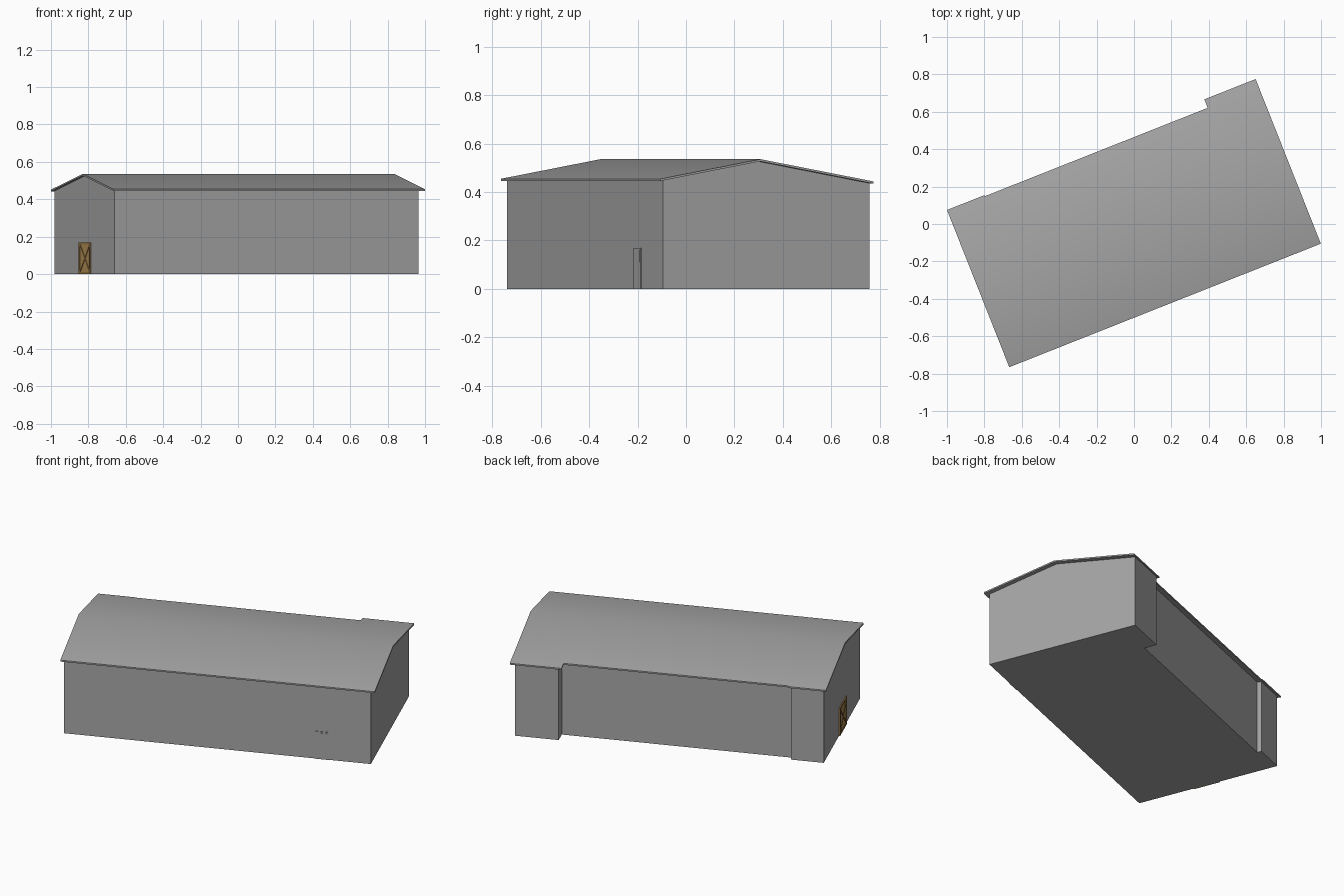
import bpy, bmesh, math
from mathutils import Matrix

if "Cube" in bpy.data.objects:
    bpy.data.objects.remove(bpy.data.objects["Cube"])

ROT = Matrix.Rotation(math.radians(21.62), 4, 'Z')   # building sits at an angle
RIDGE_V, RIDGE_Z, SLOPE = -0.022, 0.536, 0.183


def material(name, rgb):
    m = bpy.data.materials.new(name)
    m.diffuse_color = (*rgb, 1)
    m.use_nodes = True
    m.node_tree.nodes["Principled BSDF"].inputs["Base Color"].default_value = m.diffuse_color
    return m


GREY = material("grey metal", (0.38, 0.38, 0.38))
WOOD = material("tan wood", (0.45, 0.27, 0.09))
BRACE = material("brown wood", (0.33, 0.19, 0.06))


def roof_z(v):
    return RIDGE_Z - SLOPE * abs(v - RIDGE_V)


def finish(bm, name, mat, smooth=False):
    bmesh.ops.recalc_face_normals(bm, faces=bm.faces)
    for f in bm.faces:
        f.smooth = smooth
    for e in bm.edges:
        e.smooth = smooth and e.calc_face_angle(4) < math.radians(30)
    bm.transform(ROT)
    me = bpy.data.meshes.new(name)
    bm.to_mesh(me)
    bm.free()
    me.materials.append(mat)
    ob = bpy.data.objects.new(name, me)
    bpy.context.collection.objects.link(ob)
    return ob


def gabled_prism(name, u0, u1, v0, back, low, high, smooth):
    """Plan split along the ridge, extruded between two height functions."""
    bm = bmesh.new()
    make = lambda u, v: bm.verts.new((u, v, 0))
    left, right = make(u0, RIDGE_V), make(u1, RIDGE_V)
    front = bm.faces.new([make(u0, v0), make(u1, v0), right, left])
    rear = bm.faces.new([left, right] + [make(u, v) for u, v in back])
    base = list(bm.verts)
    ext = bmesh.ops.extrude_face_region(bm, geom=[front, rear],
                                        use_keep_orig=True)
    for g in ext["geom"]:
        if isinstance(g, bmesh.types.BMVert):
            g.co.z = high(g.co.y)
    for v in base:
        v.co.z = low(v.co.y)
    return finish(bm, name, GREY, smooth)


def box(name, mat, size, centre, tilt=0):
    bm = bmesh.new()
    bmesh.ops.create_cube(bm, size=1)
    bm.transform(Matrix.Translation(centre) @ Matrix.Rotation(tilt, 4, 'X')
                 @ Matrix.Diagonal((*size, 1)))
    return finish(bm, name, mat)


# Walls with a projecting bay and a shallow wing on the back
gabled_prism("walls", -0.886, 0.863, -0.445,
             [(0.863, 0.473), (0.613, 0.473), (0.613, 0.398),
              (-0.70, 0.398), (-0.70, 0.424), (-0.886, 0.424)],
             lambda v: 0, lambda v: roof_z(v) - 0.005, False)

# Thin overhanging roof, stepped along the back eave
gabled_prism("roof", -0.902, 0.89, -0.466,
             [(0.89, 0.481), (0.595, 0.481), (0.595, 0.432),
              (-0.687, 0.432), (-0.687, 0.438), (-0.902, 0.438)],
             lambda v: roof_z(v) - 0.009, roof_z, True)

# Wooden barn door on the left gable
DW, DH, DV, DU = 0.163, 0.17, -0.023, -0.887
box("barn_door", WOOD, (0.006, DW, DH), (DU, DV, DH / 2))
BW = 0.012
for s, side in ((-1, "front"), (1, "back")):
    box("barn_door_stile_" + side, BRACE, (0.006, BW, DH),
        (DU - 0.003, DV + s * (DW - BW) / 2, DH / 2))
    box("barn_door_brace_" + side, BRACE,
        (0.005, BW * 0.8, math.hypot(DW, DH) - 0.02),
        (DU - 0.003, DV, DH / 2), s * math.atan2(DW, DH))
for z, side in ((BW / 2, "bottom"), (DH - BW / 2, "top")):
    box("barn_door_rail_" + side, BRACE, (0.0058, DW, BW), (DU - 0.003, DV, z))

# Small grey side door with a raised window on the front wall
box("side_door", GREY, (0.078, 0.006, 0.168), (0.583, -0.445, 0.084))
box("side_door_window", GREY, (0.05, 0.004, 0.05), (0.588, -0.448, 0.135))
